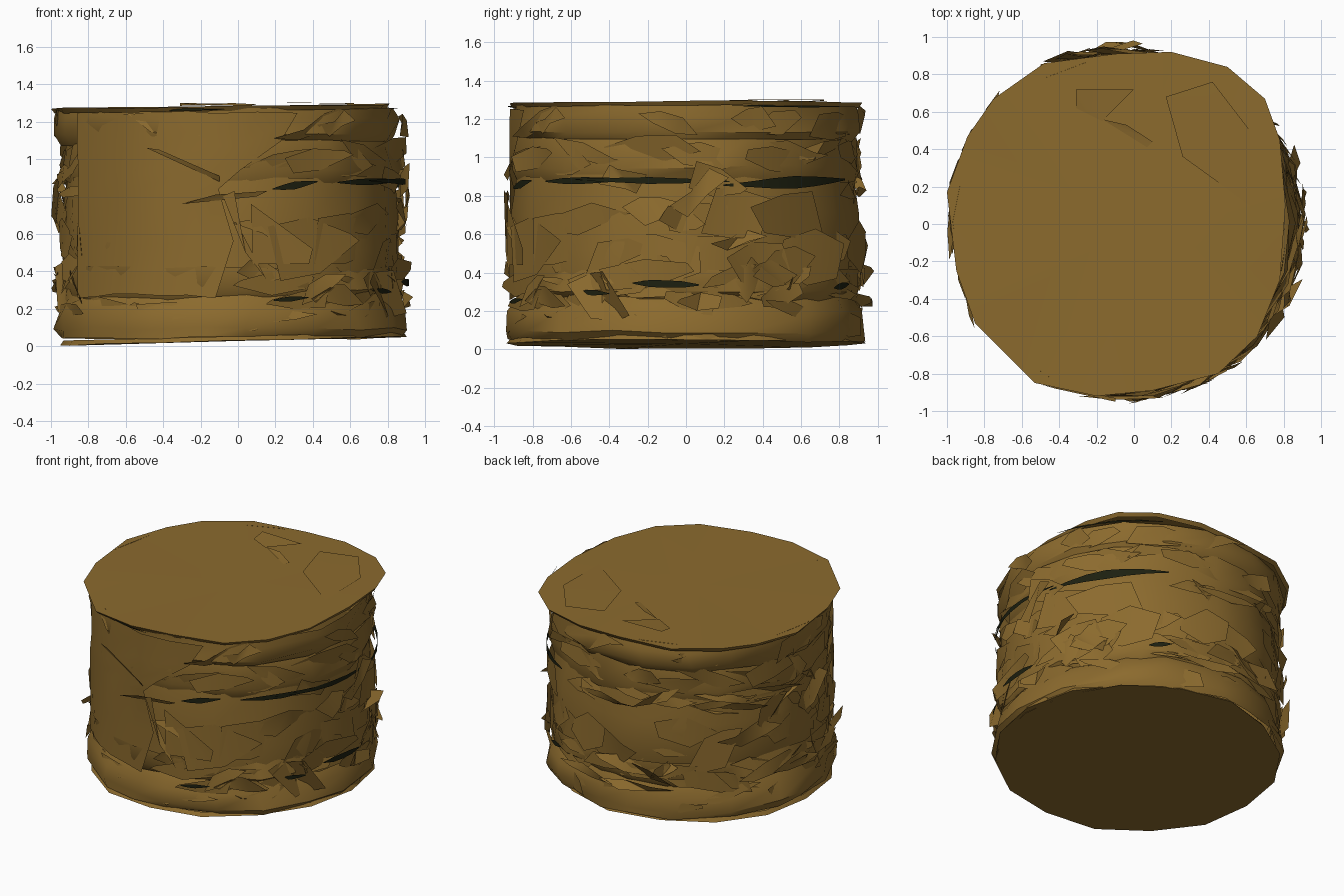
import bpy, bmesh, math, random
from mathutils import Vector

random.seed(11)
cube = bpy.data.objects.get("Cube")
if cube:
    bpy.data.objects.remove(cube, do_unlink=True)


def material(name, rgb):
    m = bpy.data.materials.new(name)
    m.use_nodes = True
    m.diffuse_color = (*rgb, 1)
    m.node_tree.nodes["Principled BSDF"].inputs["Base Color"].default_value = (*rgb, 1)
    return m


STRAW = material("straw brown", (0.26, 0.145, 0.027))
DARK = material("dark olive", (0.012, 0.014, 0.005))


def polar(a, r, z, cx=-0.04):
    return Vector((cx + r * math.cos(a), r * math.sin(a), z))


def jitter(v):
    return random.uniform(-v, v)


def finish(name, bm, mat, angle=40):
    mesh = bpy.data.meshes.new(name)
    bm.to_mesh(mesh)
    bm.free()
    ob = bpy.data.objects.new(name, mesh)
    bpy.context.collection.objects.link(ob)
    mesh.materials.append(mat)
    bpy.ops.object.select_all(action='DESELECT')
    ob.select_set(True)
    bpy.context.view_layer.objects.active = ob
    bpy.ops.object.shade_smooth_by_angle(angle=math.radians(angle))


def band(name, rings, sides, rough, wave, cx=-0.04):
    """Open crumpled hoop through (radius, height) rings."""
    bm = bmesh.new()
    angles = [(i + jitter(0.25)) * math.tau / sides for i in range(sides)]
    rows = [[bm.verts.new(polar(a + jitter(0.03), r + jitter(rough), z + jitter(wave), cx))
             for a in angles] for r, z in rings]
    for low, high in zip(rows, rows[1:]):
        for i in range(sides):
            j = (i + 1) % sides
            bm.faces.new((low[i], low[j], high[j], high[i]))
    finish(name, bm, STRAW)


def cap(name, outline, height, up):
    """Slightly buckled lid with a turned rim."""
    bm = bmesh.new()
    centre = bm.verts.new((0, 0, height(0, 0)))
    rim = [bm.verts.new((x, y, height(x, y) + jitter(0.005))) for x, y in outline]
    lip = [bm.verts.new((x * 0.98, y * 0.98, height(x, y) - up * 0.025)) for x, y in outline]
    for i in range(len(rim)):
        j = (i + 1) % len(rim)
        bm.faces.new((centre, rim[i], rim[j]))
        bm.faces.new((rim[i], lip[i], lip[j], rim[j]))
    bmesh.ops.recalc_face_normals(bm, faces=bm.faces)
    finish(name, bm, STRAW, 30)


def shards(name, count, z_mid, z_spread, width, tall, turn=(0, 360), lift=0.05):
    """Torn, bent scraps lying against the side."""
    bm = bmesh.new()
    for i in range(count):
        # Even spacing with some scatter keeps the scraps from clumping
        a = math.radians(turn[0] + (i + random.random()) * (turn[1] - turn[0]) / count)
        z = z_mid + jitter(z_spread)
        w = random.uniform(*width)
        h = random.uniform(*tall)
        skew, slope = jitter(0.09), jitter(0.05)
        base = 0.908 + random.uniform(-0.015, lift * 0.4)
        cols = []
        for t in (-1, 0, 1):
            half = h * (0.5 if t == 0 else random.uniform(0.05, 0.5))
            flare = random.uniform(-0.03, lift) if t else 0
            cols.append([bm.verts.new(polar(a + t * w / 2 + s * skew, base + flare + jitter(0.012),
                                            z + s * half + t * slope)) for s in (-1, 1)])
        for p, q in zip(cols, cols[1:]):
            bm.faces.new((p[0], q[0], q[1], p[1]))
    finish(name, bm, STRAW)


def crack(name, start, end, z0, z1, tall, radius=0.93):
    """Dark tapering opening between two angles in degrees."""
    bm = bmesh.new()
    steps = max(4, int((end - start) / 8))
    cols = []
    for i in range(steps + 1):
        t = i / steps
        half = tall / 2 * (0.15 + 0.85 * math.sin(math.pi * t)) * random.uniform(0.8, 1.2)
        a = math.radians(start + (end - start) * t)
        z = z0 + (z1 - z0) * t
        cols.append([bm.verts.new(polar(a, radius, z + s * half)) for s in (-1, 1)])
    for p, q in zip(cols, cols[1:]):
        bm.faces.new((p[0], q[0], q[1], p[1]))
    finish(name, bm, DARK)


# Lids
top_outline = [(-1, .17), (-.89, .47), (-.75, .67), (-.48, .86), (-.1, .91), (.2, .92),
               (.5, .84), (.7, .67), (.78, .45), (.81, .1), (.78, -.3), (.66, -.6),
               (.45, -.8), (.1, -.89), (-.2, -.92), (-.53, -.85), (-.85, -.53), (-.95, -.25)]
cap("top_lid", top_outline, lambda x, y: 1.283 + 0.014 * x, 1)
bottom_outline = [(p.x, p.y) for p in
                  (polar(i * math.tau / 16, 0.935 + jitter(0.025), 0) for i in range(16))]
cap("bottom_lid", bottom_outline, lambda x, y: 0.028 + 0.024 * x, -1)

# Stacked hoops of the side, each tucked into the next
band("bottom_hoop", [(0.925, 0.045), (0.94, 0.09), (0.925, 0.19), (0.885, 0.27)], 18, 0.02, 0.012)
band("lower_hoop", [(0.87, 0.25), (0.92, 0.31), (0.91, 0.42)], 22, 0.02, 0.015)
band("middle_hoop", [(0.89, 0.38), (0.91, 0.52), (0.905, 0.7), (0.885, 0.9)], 18, 0.015, 0.015)
band("upper_hoop", [(0.88, 0.87), (0.912, 0.95), (0.89, 1.1)], 18, 0.018, 0.012)
band("top_hoop", [(0.875, 1.075), (0.915, 1.13), (0.91, 1.22), (0.9, 1.275)], 18, 0.018, 0.006,
     cx=-0.06)

# Broad smooth sheet across the front, torn along its far edge
bm = bmesh.new()
grid = []
for z, end in ((0.27, 265), (0.55, 271), (0.83, 266), (0.93, 273), (1.08, 287), (1.25, 293)):
    grid.append([bm.verts.new(polar(math.radians(208 + (end - 208) * i / 6),
                                    0.924 + jitter(0.006), z + jitter(0.015))) for i in range(7)])
for low, high in zip(grid, grid[1:]):
    for i in range(6):
        bm.faces.new((low[i], low[i + 1], high[i + 1], high[i]))
finish("front_sheet", bm, STRAW)

# Torn scraps, thickest along the seams and away from the front sheet
rest = (-82, 205)
shards("bottom_scraps", 22, 0.16, 0.05, (0.2, 0.5), (0.06, 0.17), lift=0.04)
shards("lower_scraps", 48, 0.32, 0.08, (0.15, 0.5), (0.05, 0.15), rest, 0.055)
shards("middle_scraps", 26, 0.6, 0.18, (0.2, 0.55), (0.1, 0.32), rest, 0.045)
shards("seam_scraps", 16, 0.86, 0.06, (0.2, 0.6), (0.03, 0.1), (70, 205), 0.05)
shards("upper_scraps", 18, 1.01, 0.04, (0.2, 0.5), (0.08, 0.18), rest, 0.045)
shards("top_scraps", 14, 1.18, 0.02, (0.15, 0.4), (0.08, 0.15), lift=0.035)
shards("left_edge_scraps", 12, 0.6, 0.35, (0.12, 0.3), (0.1, 0.27), (-35, 35), 0.09)
shards("right_edge_scraps", 12, 0.6, 0.4, (0.1, 0.25), (0.1, 0.25), (165, 210), 0.05)

# Dark openings along the seams
for spec in [("upper_crack_front", -76, -60, .84, .88, .035),
             ("upper_crack_corner", -52, -18, .875, .885, .04),
             ("upper_crack_side", -38, 14, .885, .875, .035, .938),
             ("upper_crack_back", 12, 62, .855, .885, .055, .938),
             ("lower_crack_front", -76, -64, .245, .26, .025, .95),
             ("lower_crack_corner", -37, -25, .3, .29, .03, .95),
             ("lower_crack_side", -17, 4, .345, .335, .04, .955),
             ("lower_crack_back", 54, 63, .32, .34, .035, .955),
             ("lid_crack_front", 225, 268, 1.262, 1.266, .014),
             ("lid_crack_back", 15, 60, 1.27, 1.265, .012, .925)]:
    crack(*spec)


def flap(name, points):
    """Loose scrap made as a fan of triangles."""
    bm = bmesh.new()
    vs = [bm.verts.new(p) for p in points]
    for a, b in zip(vs[1:], vs[2:]):
        bm.faces.new((vs[0], a, b))
    bmesh.ops.recalc_face_normals(bm, faces=bm.faces)
    if sum(f.normal.z for f in bm.faces) < 0:
        bmesh.ops.reverse_faces(bm, faces=bm.faces)
    finish(name, bm, STRAW, 60)


# Scraps on the lid, then the splinters and upright fold on the front
flap("lid_scrap", [(-.17, .55, 1.288), (-.31, .62, 1.285), (-.31, .72, 1.3), (0, .72, 1.295)])
flap("lid_tail", [(-.17, .56, 1.288), (-.04, .53, 1.3), (.1, .44, 1.293), (.07, .41, 1.287)])
flap("lid_fold", [(.26, .36, 1.302), (.17, .68, 1.302), (.42, .76, 1.3), (.62, .5, 1.3),
                  (.62, .1, 1.295)])
flap("front_splinter", [(-.49, -.86, 1.06), (-.42, -.88, 1.05), (-.1, -.95, .91), (-.1, -.93, .88)])
flap("cross_splinter", [(-.3, -.92, .76), (-.12, -.94, .81), (.16, -.93, .83), (.1, -.92, .8)])
flap("upright_fold", [(-.08, -.93, .8), (-.02, -.95, .83), (.04, -.94, .5), (.15, -.92, .36)])
flap("front_scrap", [(.07, -.93, .76), (.4, -.85, .52), (.38, -.85, .44), (.08, -.93, .44)])
